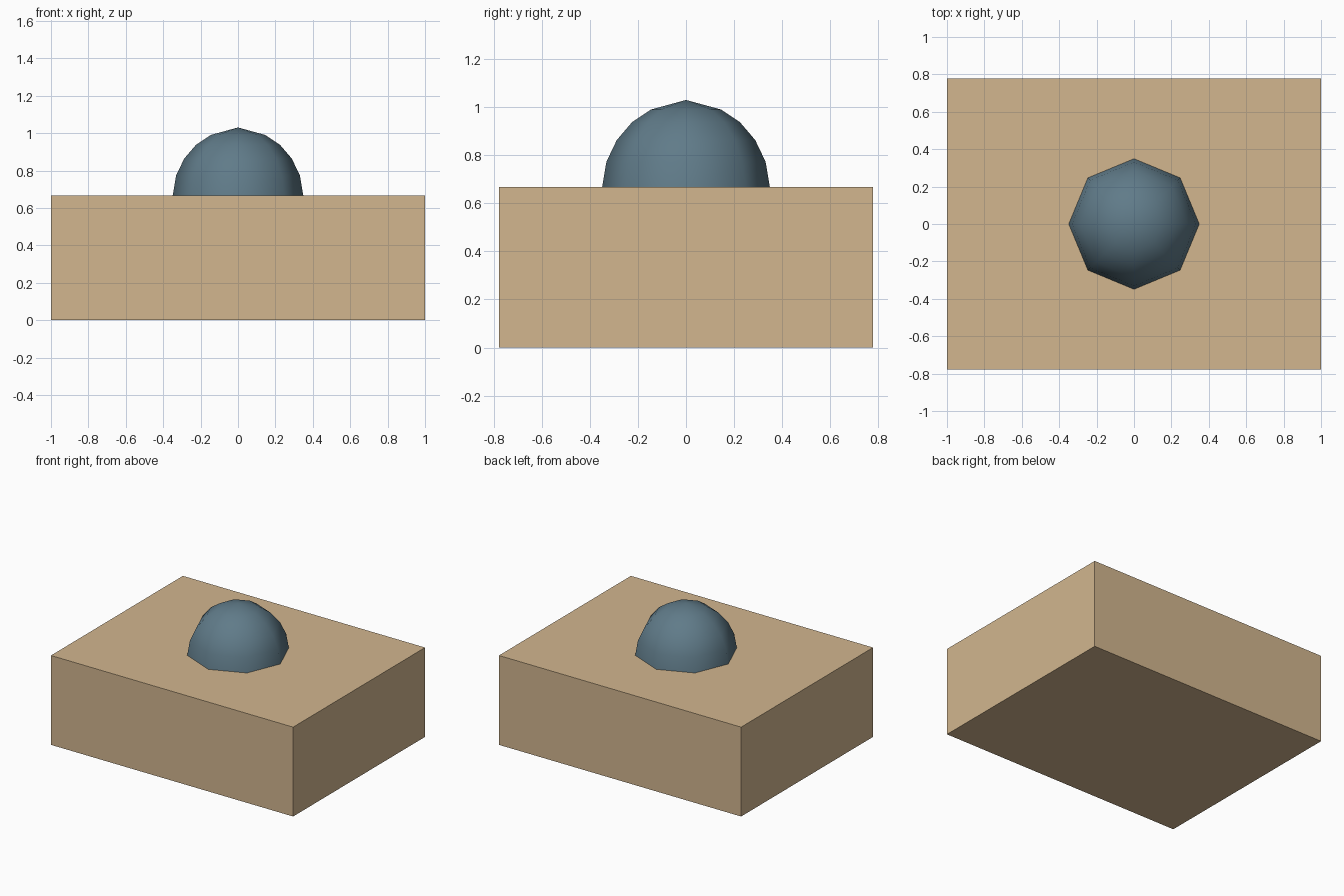
import bpy, bmesh, math

if "Cube" in bpy.data.objects:
    bpy.data.objects.remove(bpy.data.objects["Cube"])


def material(name, rgb):
    # sRGB 0-255 to linear
    lin = [((c / 255 + 0.055) / 1.055) ** 2.4 for c in rgb]
    m = bpy.data.materials.new(name)
    m.diffuse_color = (*lin, 1)
    m.use_nodes = True
    m.node_tree.nodes["Principled BSDF"].inputs["Base Color"].default_value = m.diffuse_color
    return m


def add_object(name, bm, mat):
    bmesh.ops.recalc_face_normals(bm, faces=bm.faces[:])
    mesh = bpy.data.meshes.new(name)
    bm.to_mesh(mesh)
    bm.free()
    mesh.materials.append(mat)
    ob = bpy.data.objects.new(name, mesh)
    bpy.context.collection.objects.link(ob)
    return ob


# Rectangular base block
H = 0.667
bm = bmesh.new()
bmesh.ops.create_cube(bm, size=1)
for v in bm.verts:
    v.co = (v.co.x * 2, v.co.y * 1.556, (v.co.z + 0.5) * H)
add_object("base_block", bm, material("tan", (210, 182, 143)))

# Eight-sided dome, turned from a profile of (radius, height)
profile = [(0.349, H), (0.331, 0.773), (0.288, 0.863),
           (0.225, 0.937), (0.146, 0.99)]
bm = bmesh.new()
rings = [[bm.verts.new((r * math.cos(i * math.pi / 4),
                        r * math.sin(i * math.pi / 4), z)) for i in range(8)]
         for r, z in profile]
apex = bm.verts.new((0, 0, 1.03))
for i in range(8):
    j = (i + 1) % 8
    for a, b in zip(rings, rings[1:]):
        bm.faces.new((a[i], a[j], b[j], b[i]))
    bm.faces.new((rings[-1][i], rings[-1][j], apex))
for f in bm.faces:
    f.smooth = True
add_object("dome", bm, material("slate blue", (96, 123, 137)))
